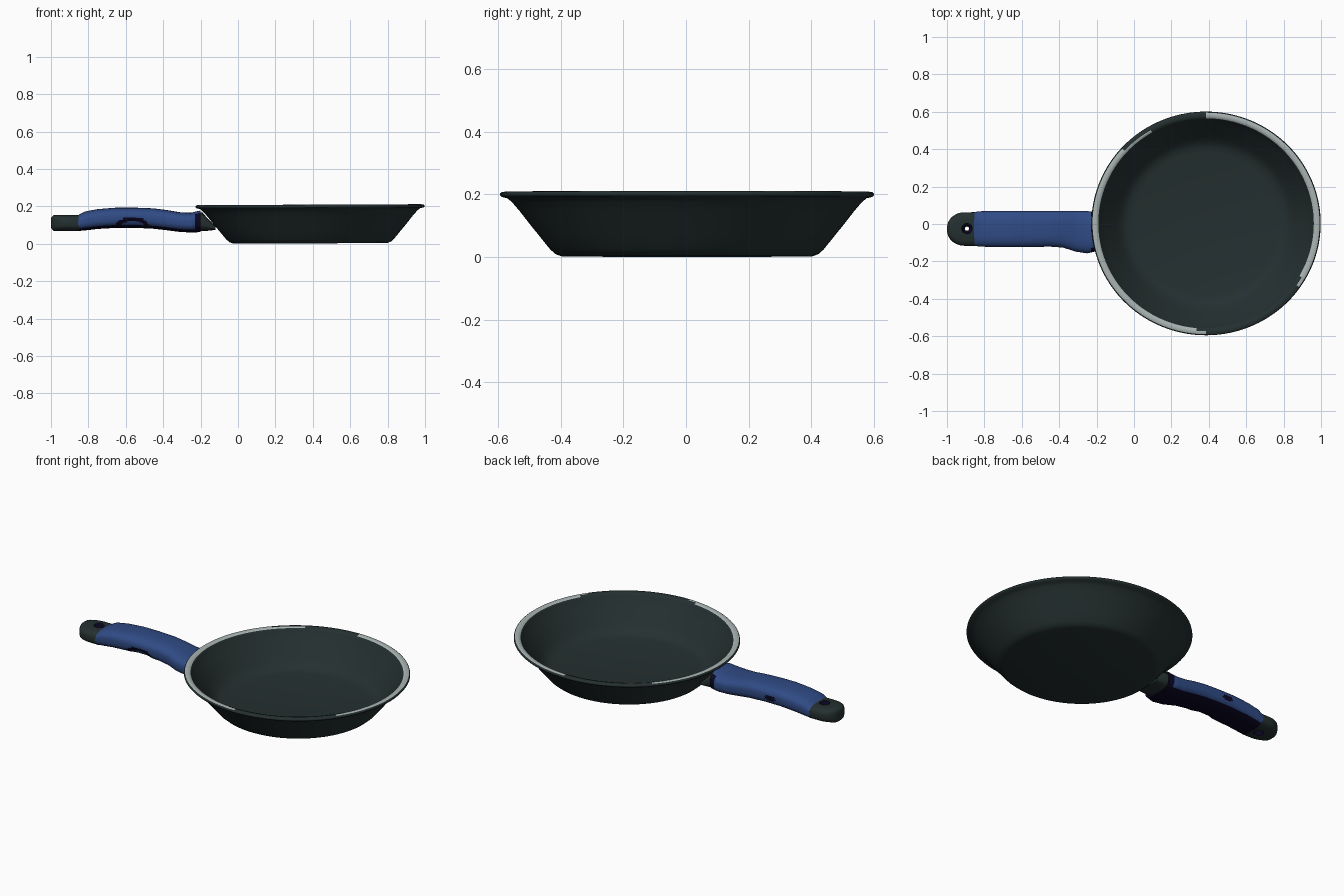
import bpy, bmesh, math
from mathutils import Vector

if "Cube" in bpy.data.objects:
    bpy.data.objects.remove(bpy.data.objects["Cube"])


def material(name, rgb):
    m = bpy.data.materials.new(name)
    m.use_nodes = True
    m.diffuse_color = (*rgb, 1)
    m.node_tree.nodes["Principled BSDF"].inputs["Base Color"].default_value = (*rgb, 1)
    return m


COAT = material("dark coating", (0.018, 0.029, 0.029))
METAL = material("bare metal", (0.40, 0.45, 0.45))
BLUE = material("blue grip", (0.029, 0.070, 0.235))
NAVY = material("dark navy", (0.003, 0.002, 0.016))


def finish(name, bm, mats, angle=40):
    bmesh.ops.recalc_face_normals(bm, faces=bm.faces)
    me = bpy.data.meshes.new(name)
    bm.to_mesh(me)
    bm.free()
    for m in mats:
        me.materials.append(m)
    ob = bpy.data.objects.new(name, me)
    bpy.context.collection.objects.link(ob)
    bpy.ops.object.select_all(action='DESELECT')
    ob.select_set(True)
    bpy.context.view_layer.objects.active = ob
    bpy.ops.object.shade_smooth_by_angle(angle=math.radians(angle))
    return ob


def smooth_lookup(stations, x):
    # eased blend between neighbouring stations
    for a, b in zip(stations, stations[1:]):
        if x <= b[0]:
            t = max(0, (x - a[0]) / (b[0] - a[0]))
            return [p + (q - p) * t for p, q in zip(a[1:], b[1:])]
    return stations[-1][1:]


def loft(stations, xs, power=2.8, n=56):
    # stations: x, y low, y high, z low, z high; rounded-box sections
    bm = bmesh.new()
    rings = []
    for x in xs:
        y0, y1, z0, z1 = smooth_lookup(stations, x)
        ring = []
        for i in range(n):
            a = 2 * math.pi * i / n
            c, s = math.cos(a), math.sin(a)
            u = math.copysign(abs(c) ** (2 / power), c)
            v = math.copysign(abs(s) ** (2 / power), s)
            ring.append(bm.verts.new((x, (y0 + y1) / 2 + u * (y1 - y0) / 2,
                                      (z0 + z1) / 2 + v * (z1 - z0) / 2)))
        rings.append(ring)
    for r, q in zip(rings, rings[1:]):
        for i in range(n):
            j = (i + 1) % n
            bm.faces.new((r[i], r[j], q[j], q[i]))
    bm.faces.new(rings[0])
    bm.faces.new(rings[-1])
    return bm


def steps(a, b, n):
    return [a + (b - a) * i / n for i in range(n + 1)]


# Pan body: revolved profile, outside bottom to inside floor
profile = [(0, 0), (0.40, 0.0), (0.42, 0.007), (0.437, 0.022), (0.47, 0.063), (0.50, 0.10),
           (0.535, 0.145), (0.56, 0.174), (0.575, 0.186), (0.593, 0.190), (0.598, 0.196),
           (0.597, 0.202), (0.592, 0.206), (0.576, 0.207), (0.562, 0.203), (0.556, 0.192),
           (0.545, 0.174), (0.52, 0.142), (0.49, 0.103), (0.46, 0.064), (0.438, 0.041),
           (0.415, 0.026), (0.38, 0.018), (0, 0.015)]
SEG = 144
bm = bmesh.new()
vs = [bm.verts.new((r, 0, z)) for r, z in profile]
es = [bm.edges.new(p) for p in zip(vs, vs[1:])]
bmesh.ops.spin(bm, geom=vs + es, cent=(0, 0, 0), axis=(0, 0, 1), angle=2 * math.pi,
               steps=SEG, use_duplicate=False)
bmesh.ops.remove_doubles(bm, verts=bm.verts, dist=1e-5)
# worn bare metal on parts of the rim top
for f in bm.faces:
    c = f.calc_center_median()
    r = math.hypot(c.x, c.y)
    ang = math.degrees(math.atan2(c.y, c.x)) % 360
    outer = r > 0.576
    start, end = (138, 270) if outer else (121, 266)
    worn = start < ang < end or ang < 90 or ang > (325 if outer else 329)
    if c.z > 0.2025 and 0.56 < r < 0.592 and worn:
        f.material_index = 1
pan = finish("pan_body", bm, [COAT, METAL], 50)
pan.scale = (1.025, 1, 1)
pan.location = (0.386, 0.003, 0.002)
pan.rotation_euler = (0, -0.004, 0)

# Handle grip with thumb recess
grip_stations = [
    (-0.855, -0.117, 0.064, 0.068, 0.153), (-0.82, -0.121, 0.068, 0.071, 0.172),
    (-0.75, -0.123, 0.070, 0.079, 0.185), (-0.65, -0.124, 0.070, 0.085, 0.193),
    (-0.55, -0.123, 0.070, 0.085, 0.193), (-0.45, -0.121, 0.070, 0.080, 0.189),
    (-0.38, -0.126, 0.070, 0.072, 0.180), (-0.31, -0.148, 0.070, 0.063, 0.168),
    (-0.25, -0.157, 0.069, 0.060, 0.166), (-0.20, -0.145, 0.062, 0.062, 0.178)]
bm = loft(grip_stations, steps(-0.855, -0.20, 90))
bm.normal_update()


def oval(p, x, z, rx, rz):
    return math.hypot((p.x - x) / rx, (p.z - z) / rz)


for f in bm.faces:
    c, nrm = f.calc_center_median(), f.normal
    y0, y1, z0, z1 = smooth_lookup(grip_stations, c.x)
    underside = c.z < z0 + 0.16 * (z1 - z0)
    collar_edge = c.x > -0.228 and c.z < z1 - 0.012
    front_arch = (c.y < -0.05 and oval(c, -0.565, 0.105, 0.085, 0.036) < 1
                  and oval(c, -0.565, 0.102, 0.060, 0.018) > 1)
    back_mark = c.y > 0.03 and oval(c, -0.60, 0.135, 0.036, 0.014) < 1
    if underside or collar_edge or front_arch or back_mark:
        f.material_index = 1
# press the recess inward
for v in bm.verts:
    d = oval(v.co, -0.565, 0.105, 0.08, 0.034)
    if v.co.y < -0.05 and d < 1:
        v.co.y += 0.012 * min(1, 2 * (1 - d))
finish("handle_grip", bm, [BLUE, NAVY], 50)

# Rounded end cap
cap_stations, xs = [], []
for i in range(17):
    a = math.pi / 2 * i / 16
    x = -0.905 - 0.095 * math.cos(a)
    w = 0.0895 * max(0.05, math.sin(a) ** 0.9)
    h = 0.0425 * (0.5 + 0.5 * min(1, math.sin(a) * 1.8))
    cap_stations.append((x, -0.027 - w, -0.027 + w, 0.111 - h, 0.111 + h))
    xs.append(x)
cap_stations.append((-0.85, -0.117, 0.063, 0.068, 0.153))
bm = loft(cap_stations, xs + [-0.88, -0.85], 3.0)
cap = finish("handle_end_cap", bm, [COAT, NAVY])

# Hanging hole, funnel shaped from both faces
bm = bmesh.new()
hole_rings = []
for z, r in [(0.04, 0.032), (0.085, 0.026), (0.10, 0.011), (0.122, 0.011), (0.137, 0.026), (0.18, 0.032)]:
    hole_rings.append([bm.verts.new((-0.893 + r * math.cos(k * math.pi / 12),
                                     -0.025 + r * math.sin(k * math.pi / 12), z)) for k in range(24)])
for p, q in zip(hole_rings, hole_rings[1:]):
    for k in range(24):
        j = (k + 1) % 24
        bm.faces.new((p[k], p[j], q[j], q[k]))
bm.faces.new(hole_rings[0])
bm.faces.new(hole_rings[-1])
for f in bm.faces:
    f.material_index = 1
cutter = finish("hole_cutter", bm, [COAT, NAVY])
cutter.hide_render = True
mod = cap.modifiers.new("hole", 'BOOLEAN')
mod.operation, mod.object, mod.solver = 'DIFFERENCE', cutter, 'EXACT'
bpy.context.view_layer.objects.active = cap
bpy.ops.object.modifier_apply(modifier=mod.name)
bpy.data.objects.remove(cutter)

# Collar joining the grip to the pan wall
collar = [(-0.23, -0.12, 0.050, 0.070, 0.160), (-0.19, -0.12, 0.050, 0.068, 0.168),
          (-0.165, -0.115, 0.048, 0.069, 0.138), (-0.12, -0.105, 0.045, 0.074, 0.092)]
finish("handle_collar", loft(collar, [s[0] for s in collar], 3.2, 40), [COAT])
